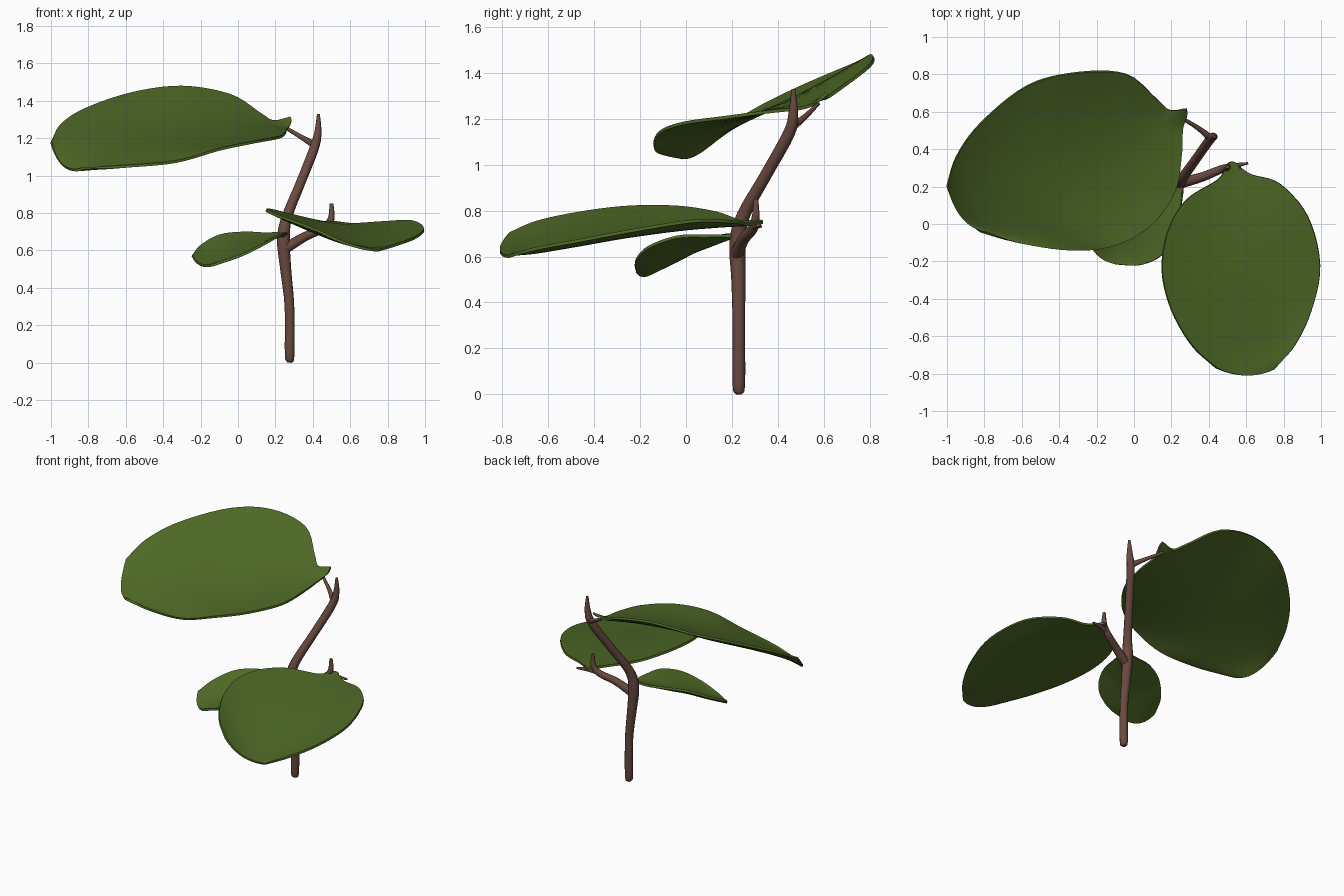
import bpy, bmesh
from mathutils import Vector


def material(name, color):
    m = bpy.data.materials.new(name)
    m.diffuse_color = (*color, 1)
    return m


GREEN = material("leaf green", (0.075, 0.138, 0.019))
BROWN = material("bark brown", (0.14, 0.068, 0.05))


def finish(ob, mat, angle):
    ob.data.materials.append(mat)
    bpy.ops.object.select_all(action='DESELECT')
    ob.select_set(True)
    bpy.context.view_layer.objects.active = ob
    bpy.ops.object.convert(target='MESH')
    bpy.ops.object.shade_smooth_by_angle(angle=angle)


def smooth_path(pts, steps):
    """Catmull-Rom through the points."""
    p = [2 * pts[0] - pts[1]] + pts + [2 * pts[-1] - pts[-2]]
    out = []
    for i in range(1, len(p) - 2):
        a, b, c, d = p[i - 1:i + 3]
        for s in range(steps):
            t = s / steps
            out.append(0.5 * (2 * b + (c - a) * t + (2 * a - 5 * b + 4 * c - d) * t * t
                              + (3 * b - a - 3 * c + d) * t ** 3))
    return out + [pts[-1]]


def leaf(name, rows, across=12):
    """Blade lofted from (one edge, midrib, other edge) rows, base to tip."""
    rails = [smooth_path([Vector(r[k]) for r in rows], 5) for k in range(3)]
    bm = bmesh.new()
    grid = []
    for l, m, r in zip(*rails):
        line = []
        for j in range(across + 1):
            v = 2 * j / across - 1
            line.append(bm.verts.new(l * (v * (v - 1) / 2) + m * (1 - v * v) + r * (v * (v + 1) / 2)))
        grid.append(line)
    for a, b in zip(grid, grid[1:]):
        for j in range(across):
            bm.faces.new((a[j], a[j + 1], b[j + 1], b[j]))
    me = bpy.data.meshes.new(name)
    bm.normal_update()
    bm.to_mesh(me)
    bm.free()
    ob = bpy.data.objects.new(name, me)
    bpy.context.collection.objects.link(ob)
    mod = ob.modifiers.new("thickness", 'SOLIDIFY')
    mod.thickness = 0.014
    mod.offset = 0
    finish(ob, GREEN, 0.9)


def stem(name, pts):
    """Tapered round stem through (x, y, z, radius) points."""
    cu = bpy.data.curves.new(name, 'CURVE')
    cu.dimensions = '3D'
    cu.bevel_depth = 1
    cu.bevel_resolution = 3
    cu.use_fill_caps = True
    path = smooth_path([Vector(p) for p in pts], 4)
    sp = cu.splines.new('POLY')
    sp.points.add(len(path) - 1)
    for q, p in zip(sp.points, path):
        q.co = (p[0], p[1], p[2], 1)
        q.radius = max(p[3], 0.003)
    ob = bpy.data.objects.new(name, cu)
    bpy.context.collection.objects.link(ob)
    finish(ob, BROWN, 1.0)


# Woody parts
stem("main_stem", [
    (0.275, 0.23, 0, 0.012), (0.276, 0.23, 0.04, 0.027), (0.275, 0.23, 0.3, 0.027),
    (0.255, 0.228, 0.5, 0.031), (0.243, 0.225, 0.66, 0.036), (0.262, 0.25, 0.78, 0.029),
    (0.33, 0.345, 0.95, 0.026), (0.405, 0.45, 1.14, 0.026), (0.427, 0.467, 1.23, 0.02),
    (0.43, 0.467, 1.33, 0.008)])
stem("side_branch", [
    (0.25, 0.22, 0.61, 0.03), (0.36, 0.25, 0.675, 0.025), (0.46, 0.29, 0.72, 0.022),
    (0.498, 0.303, 0.77, 0.018), (0.5, 0.305, 0.85, 0.01)])
stem("side_twig", [(0.46, 0.29, 0.725, 0.018), (0.53, 0.31, 0.735, 0.014), (0.61, 0.325, 0.73, 0.006)])
stem("upper_leaf_stalk", [(0.415, 0.455, 1.16, 0.02), (0.34, 0.515, 1.205, 0.013), (0.24, 0.575, 1.265, 0.009)])
stem("small_leaf_stalk", [(0.245, 0.225, 0.65, 0.02), (0.24, 0.19, 0.69, 0.01)])

# Large upper leaf
leaf("upper_leaf", [
    ((0.28, 0.615, 1.31), (0.285, 0.59, 1.29), (0.275, 0.56, 1.265)),
    ((0.19, 0.61, 1.29), (0.2, 0.56, 1.275), (0.26, 0.50, 1.245)),
    ((0.12, 0.67, 1.33), (0.1, 0.49, 1.265), (0.255, 0.36, 1.23)),
    ((-0.04, 0.80, 1.43), (-0.08, 0.40, 1.25), (0.22, 0.17, 1.205)),
    ((-0.30, 0.81, 1.475), (-0.28, 0.31, 1.22), (0.09, -0.01, 1.18)),
    ((-0.57, 0.74, 1.44), (-0.48, 0.22, 1.18), (-0.1, -0.115, 1.14)),
    ((-0.82, 0.54, 1.355), (-0.68, 0.13, 1.13), (-0.33, -0.14, 1.075)),
    ((-0.95, 0.36, 1.27), (-0.83, 0.07, 1.085), (-0.6, -0.105, 1.05)),
    ((-1.0, 0.2, 1.18), (-0.93, 0.05, 1.05), (-0.82, -0.04, 1.04))])

# Large lower leaf
leaf("lower_leaf", [
    ((0.49, 0.31, 0.755), (0.525, 0.335, 0.75), (0.56, 0.31, 0.745)),
    ((0.45, 0.24, 0.752), (0.54, 0.24, 0.74), (0.63, 0.265, 0.74)),
    ((0.28, 0.13, 0.79), (0.54, 0.12, 0.735), (0.78, 0.215, 0.75)),
    ((0.18, -0.04, 0.815), (0.56, -0.05, 0.72), (0.93, 0.04, 0.755)),
    ((0.15, -0.25, 0.815), (0.575, -0.27, 0.695), (0.995, -0.22, 0.715)),
    ((0.20, -0.46, 0.79), (0.59, -0.49, 0.66), (0.95, -0.46, 0.67)),
    ((0.31, -0.65, 0.75), (0.61, -0.68, 0.63), (0.86, -0.65, 0.635)),
    ((0.44, -0.77, 0.70), (0.6, -0.81, 0.63), (0.75, -0.775, 0.6))])

# Small leaf
leaf("small_leaf", [
    ((0.24, 0.22, 0.695), (0.26, 0.2, 0.69), (0.26, 0.17, 0.69)),
    ((0.15, 0.215, 0.69), (0.19, 0.14, 0.67), (0.25, 0.09, 0.69)),
    ((0.03, 0.19, 0.695), (0.09, 0.05, 0.635), (0.225, -0.04, 0.685)),
    ((-0.1, 0.12, 0.68), (0, -0.03, 0.6), (0.15, -0.165, 0.64)),
    ((-0.2, 0.02, 0.625), (-0.09, -0.1, 0.56), (0.03, -0.22, 0.58)),
    ((-0.245, -0.09, 0.575), (-0.19, -0.17, 0.52), (-0.1, -0.215, 0.535))])
